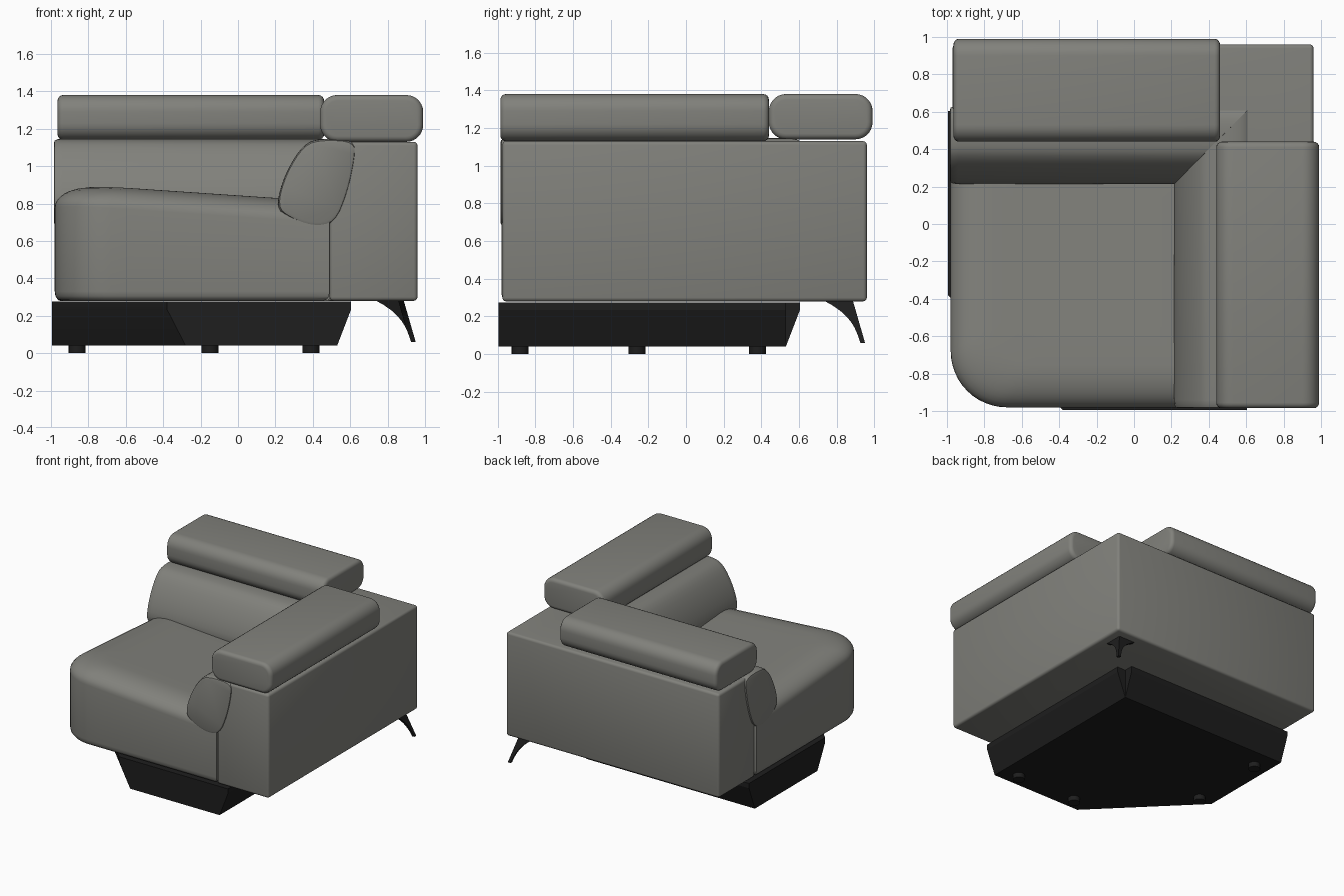
import bpy, bmesh, math
from mathutils import Vector, Matrix

cube = bpy.data.objects.get("Cube")
if cube:
    bpy.data.objects.remove(cube, do_unlink=True)


def material(name, rgb, rough):
    m = bpy.data.materials.new(name)
    m.use_nodes = True
    m.diffuse_color = (*rgb, 1)
    bsdf = m.node_tree.nodes["Principled BSDF"]
    bsdf.inputs["Base Color"].default_value = (*rgb, 1)
    bsdf.inputs["Roughness"].default_value = rough
    return m


GREY = material("grey_upholstery", (0.22, 0.22, 0.2), 0.8)
BLACK = material("black_base", (0.013, 0.013, 0.013), 0.6)
SWAP = Matrix(((0, 1, 0, 0), (1, 0, 0, 0), (0, 0, 1, 0), (0, 0, 0, 1)))


def finish(name, bm, mat, angle=35, swap=False):
    if swap:  # reflect across the corner diagonal
        bm.transform(SWAP)
    bmesh.ops.remove_doubles(bm, verts=bm.verts, dist=0.0002)
    bmesh.ops.recalc_face_normals(bm, faces=bm.faces)
    me = bpy.data.meshes.new(name)
    bm.to_mesh(me)
    bm.free()
    me.materials.append(mat)
    ob = bpy.data.objects.new(name, me)
    bpy.context.collection.objects.link(ob)
    bpy.ops.object.select_all(action="DESELECT")
    ob.select_set(True)
    bpy.context.view_layer.objects.active = ob
    bpy.ops.object.shade_smooth_by_angle(angle=math.radians(angle))
    return ob


def loft(rings):
    """Skin closed rings of equal length and cap both ends."""
    bm = bmesh.new()
    vs = [[bm.verts.new(p) for p in ring] for ring in rings]
    n = len(vs[0])
    for a, b in zip(vs, vs[1:]):
        for i in range(n):
            j = (i + 1) % n
            bm.faces.new((a[i], a[j], b[j], b[i]))
    bm.faces.new(vs[0])
    bm.faces.new(vs[-1])
    return bm


def soften(pts, times=2):
    """Round a closed outline by cutting its corners."""
    for _ in range(times):
        out = []
        for i, p in enumerate(pts):
            q = pts[(i + 1) % len(pts)]
            out += [p.lerp(q, 0.25), p.lerp(q, 0.75)]
        pts = out
    return pts


def box(lo, hi):
    lo, hi = Vector(lo), Vector(hi)
    bm = bmesh.new()
    bmesh.ops.create_cube(bm, size=1)
    bmesh.ops.scale(bm, vec=hi - lo, verts=bm.verts)
    bmesh.ops.translate(bm, vec=(lo + hi) / 2, verts=bm.verts)
    return bm


def bevel(bm, edges, width, segments):
    bmesh.ops.bevel(bm, geom=edges, offset=width, segments=segments,
                    profile=0.5, affect="EDGES")


# L-shaped body: back and arm
plan = [(-0.97, 0.96), (0.96, 0.96), (0.96, -0.975),
        (0.49, -0.975), (0.49, 0.49), (-0.97, 0.49)]
bm = loft([[(x, y, z) for x, y in plan] for z in (0.28, 1.13)])
bevel(bm, bm.edges[:], 0.02, 3)
finish("back_and_arm_body", bm, GREY)


# Headrest rolls: long edges rounded first, then the ends
def headrest(name, lo, hi, axis):
    bm = box(lo, hi)
    along = [e for e in bm.edges
             if abs((e.verts[0].co - e.verts[1].co)[axis]) > 0.1]
    bevel(bm, along, 0.09, 7)
    ends = [e for e in bm.edges
            if abs((e.verts[0].co - e.verts[1].co)[axis]) < 0.01]
    bevel(bm, ends, 0.03, 4)
    finish(name, bm, GREY)


headrest("back_headrest", (-0.965, 0.44, 1.14), (0.46, 0.99, 1.38), 0)
headrest("arm_headrest", (0.44, -0.985, 1.13), (0.99, 0.44, 1.38), 1)

# Back and arm cushions, mitred on the corner diagonal
profile = soften([Vector(p) for p in (
    (0.20, 0.78), (0.25, 0.96), (0.35, 1.12), (0.45, 1.15), (0.63, 1.14),
    (0.63, 1.05), (0.59, 0.86), (0.52, 0.69), (0.40, 0.67), (0.27, 0.72))])
mid = Vector((0.43, 0.9))


def cushion(name, swap):
    rings = []
    for x, s in ((-0.985, 0.9), (-0.98, 0.96), (-0.965, 0.99), (-0.94, 1.0)):
        rings.append([(x, *(mid + (p - mid) * s)) for p in profile])
    rings.append([(p.x, p.x, p.y) for p in profile])
    finish(name, loft(rings), GREY, 40, swap)


cushion("back_cushion", False)
cushion("arm_cushion", True)

# Seat: rounded front corner, top sloping down toward the inner corner
L, R, RAD = -0.98, 0.49, 0.3
outline = []
for i in range(13):
    a = math.radians(180 + 90 * i / 12)
    outline.append(Vector((L + RAD + RAD * math.cos(a),
                           L + RAD + RAD * math.sin(a))))
STEPS = 12
for a, b in (((L + RAD, L), (R, L)), ((R, L), (R, R)),
             ((R, R), (L, R)), ((L, R), (L, L + RAD))):
    a, b = Vector(a), Vector(b)
    outline += [a.lerp(b, i / STEPS) for i in range(1, STEPS + 1)]
outline.pop()
centre = Vector((-0.22, -0.22))


def top_height(p, inset):
    e = 1 - min(inset / 0.3, 1)
    drop = 0.13 * (1 - math.sqrt(max(0, 1 - e * e)))
    return 0.765 - 0.068 * (p.x + p.y - 0.4) - drop


rings = []
for z, d in ((0.28, 0.05), (0.287, 0.02), (0.305, 0.005), (0.33, 0)):
    rings.append([(*centre.lerp(p, 1 - d), z) for p in outline])
for d in (0, 0.004, 0.015, 0.035, 0.065, 0.1, 0.15, 0.22, 0.3, 0.5, 0.75, 0.97):
    ring = [centre.lerp(p, 1 - d) for p in outline]
    rings.append([(*p, top_height(p, d)) for p in ring])
finish("seat_cushion", loft(rings), GREY, 50)

# Plinth: clipped front corner, undercut rear faces with a notched corner
F, T, B = -0.995, 0.605, 0.53
upper = [(F, T), (F, -0.38), (-0.38, F), (T, F), (T, B), (B, B), (B, T)]
lower = [(F, B), (F, -0.28), (-0.28, F), (B, F), (B, B), (B, B), (B, B)]
bm = loft([[(x, y, z) for x, y in ring]
           for ring, z in ((lower, 0.04), (upper, 0.235), (upper, 0.275))])
finish("plinth", bm, BLACK, 20)

# Small round feet under the plinth
for i, (x, y) in enumerate(((0.39, -0.88), (-0.15, -0.88),
                            (-0.86, -0.26), (-0.86, 0.38))):
    bm = bmesh.new()
    bmesh.ops.create_cone(bm, cap_ends=True, segments=20, radius1=0.045,
                          radius2=0.045, depth=0.05,
                          matrix=Matrix.Translation((x, y, 0.025)))
    finish(f"plinth_foot_{i + 1}", bm, BLACK)

# Flared rear corner leg with an L section that narrows to the tip
rings = []
for i in range(9):
    t = i / 8
    z = 0.06 + 0.225 * t
    out = 0.95 - 0.065 * t
    inn = 0.925 - 0.07 * t - 0.125 * t ** 3
    w = out - min(0.03, (out - inn) * 0.8)
    rings.append([(x, y, z) for x, y in (
        (out, out), (inn, out), (inn, w), (w, w), (w, inn), (out, inn))])
finish("rear_leg", loft(rings), BLACK)
